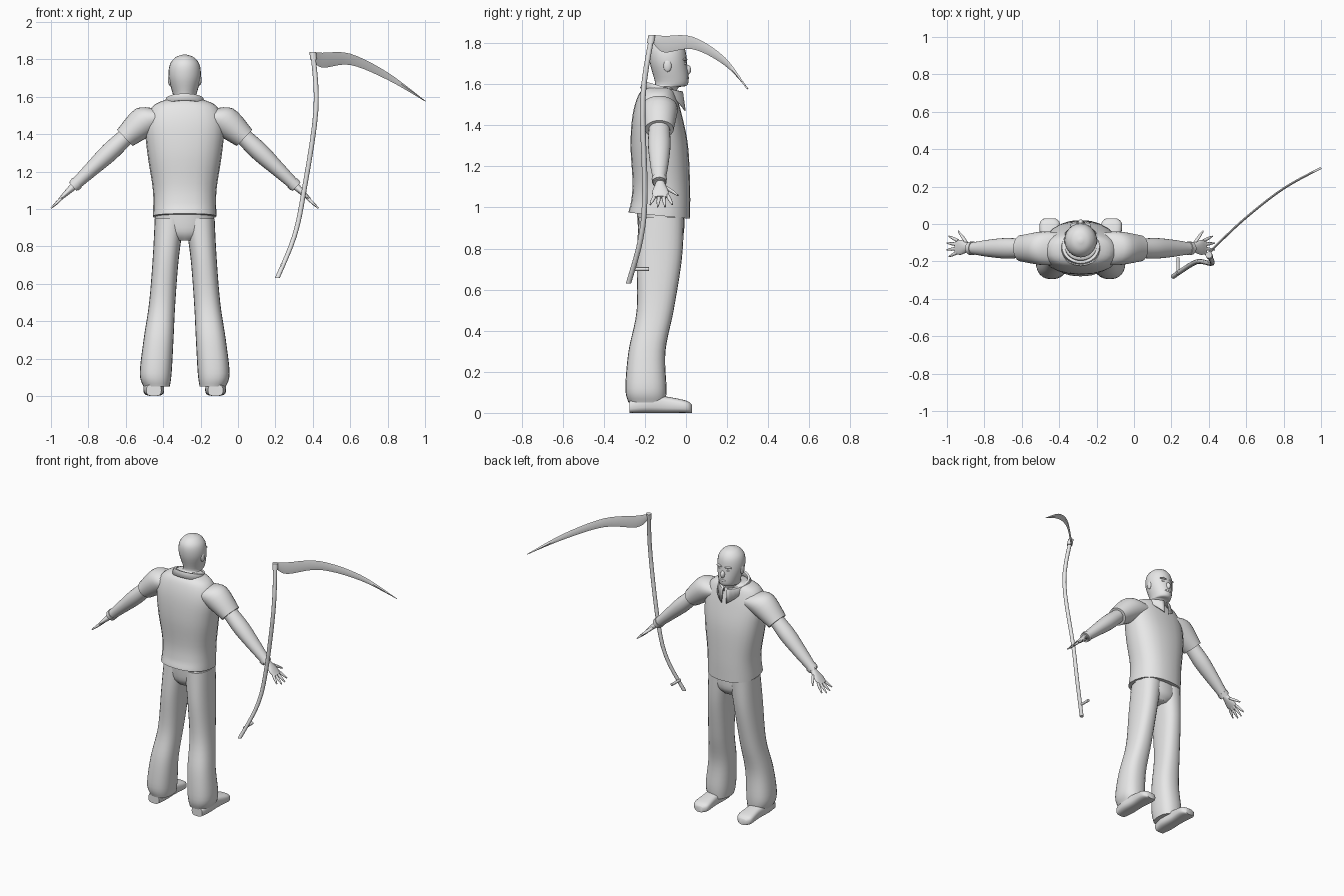
import bpy, bmesh
from math import sin, cos, pi, copysign, radians
from mathutils import Vector

default_cube = bpy.data.objects.get("Cube")
if default_cube:
    bpy.data.objects.remove(default_cube, do_unlink=True)

FIGURE_X = -.285
X_AXIS, Y_AXIS, Z_AXIS = Vector((1, 0, 0)), Vector((0, 1, 0)), Vector((0, 0, 1))
ARM_ALONG = Vector((.73, 0, -.69)).normalized()
ARM_ACROSS = ARM_ALONG.cross(Y_AXIS).normalized()

grey = bpy.data.materials.new("plain_grey")
grey.use_nodes = True
grey.diffuse_color = (.8, .8, .8, 1)
grey.node_tree.nodes["Principled BSDF"].inputs["Base Color"].default_value = grey.diffuse_color


def finish(name, bm, location_x=FIGURE_X, mirror=False):
    """Turn a bmesh into a smooth shaded object, mirrored about the figure if asked."""
    bmesh.ops.recalc_face_normals(bm, faces=bm.faces)
    mesh = bpy.data.meshes.new(name)
    bm.to_mesh(mesh)
    bm.free()
    mesh.materials.append(grey)
    part = bpy.data.objects.new(name, mesh)
    bpy.context.collection.objects.link(part)
    part.location.x = location_x
    if mirror:
        part.modifiers.new("Mirror", 'MIRROR').use_mirror_merge = False
    bpy.ops.object.select_all(action='DESELECT')
    part.select_set(True)
    bpy.context.view_layer.objects.active = part
    bpy.ops.object.shade_smooth_by_angle(angle=radians(50))
    return part


def flowing(keys, steps=5):
    """Pass a smooth curve through rows of key values."""
    rows = [Vector(key) for key in keys]
    padded = [rows[0]] + rows + [rows[-1]]
    result = []
    for before, start, end, after in zip(padded, padded[1:], padded[2:], padded[3:]):
        leave, arrive = (end - before) / 2, (after - start) / 2
        for step in range(steps):
            t = step / steps
            bend = start - end
            result.append(start + leave * t
                          + (-3 * bend - 2 * leave - arrive) * t ** 2
                          + (2 * bend + leave + arrive) * t ** 3)
    return result + [rows[-1]]


def rounded(value, power):
    return copysign(abs(value) ** (2 / power), value)


def loft(name, rings, u=X_AXIS, v=Y_AXIS, sides=24, power=2, **options):
    """Skin rounded cross-sections given as centre, half size on u, half size on v."""
    bm = bmesh.new()
    rows = []
    for centre, half_u, half_v in rings:
        angles = [2 * pi * side / sides for side in range(sides)]
        rows.append([bm.verts.new(Vector(centre) + u * half_u * rounded(cos(angle), power)
                                  + v * half_v * rounded(sin(angle), power))
                     for angle in angles])
    for lower, upper in zip(rows, rows[1:]):
        for side in range(sides):
            bm.faces.new((lower[side - 1], lower[side], upper[side], upper[side - 1]))
    bm.faces.new(rows[0])
    bm.faces.new(rows[-1])
    return finish(name, bm, **options)


def upright(name, keys, **options):
    """Loft upward; each key is height, y centre, half width, half depth."""
    return loft(name, [((0, y, z), wide, deep) for z, y, wide, deep in flowing(keys)], **options)


def limb(name, start, travel, sizes, **options):
    """Loft along a straight line with evenly spaced half sizes."""
    rings = flowing(sizes)
    last = len(rings) - 1
    return loft(name, [(Vector(start) + travel * (index / last), wide, thick)
                       for index, (wide, thick) in enumerate(rings)],
                u=Y_AXIS, v=ARM_ACROSS, mirror=True, **options)


def ball(name, centre, size, **options):
    bm = bmesh.new()
    bmesh.ops.create_uvsphere(bm, u_segments=16, v_segments=12, radius=1)
    bmesh.ops.scale(bm, vec=size, verts=bm.verts)
    bmesh.ops.translate(bm, vec=centre, verts=bm.verts)
    return finish(name, bm, **options)


# Shirt body, with the hem dipping toward the front
shirt = upright("shirt", [(.96, -.13, .17, .15), (1.1, -.12, .17, .14), (1.3, -.13, .2, .14),
                          (1.45, -.14, .21, .12), (1.55, -.14, .17, .09), (1.59, -.13, .08, .06)],
                power=2.4)
for vert in shirt.data.vertices:
    if vert.co.z < 1:
        vert.co.z -= (vert.co.y + .13) / 10

# Collar: a folded band, open at the throat and falling into two points
bm = bmesh.new()
previous = None
for step in range(-16, 17):
    around = step / 16
    angle = around * pi * .95 - pi / 2
    tip = max(0, abs(around) - .75) / 5
    strip = []
    for radius, rise in ((.08, -.01), (.085, .02), (.1, .02), (.115, -.02 - tip)):
        y = radius * .9 * sin(angle)
        strip.append(bm.verts.new((radius * cos(angle), y + tip / 3 - .12, 1.57 + rise - y * .3)))
    if previous:
        for near in range(3):
            bm.faces.new((previous[near], previous[near + 1], strip[near + 1], strip[near]))
    previous = strip
collar = finish("collar", bm)
collar.modifiers.new("Thickness", 'SOLIDIFY').thickness = .006

# Head and face
upright("head", [(1.5, -.12, .06, .065), (1.58, -.11, .06, .07), (1.6, -.07, .06, .08),
                 (1.7, -.085, .085, .09), (1.77, -.09, .08, .085), (1.81, -.09, .05, .055),
                 (1.825, -.09, .01, .01)])
ball("nose", (0, .005, 1.67), (.015, .02, .025))
ball("lips", (0, .005, 1.63), (.025, .01, .008))
ball("ear", (.08, -.09, 1.69), (.01, .02, .03), mirror=True)
ball("eye", (.03, -.012, 1.7), (.014, .014, .008), mirror=True)
ball("brow", (.03, -.007, 1.72), (.026, .014, .007), mirror=True)

# Short sleeves, bending from the shoulder into the line of the arm
sleeve_keys = [(.1, 1.49, .08, .06), (.2, 1.475, .09, .085), (.32, 1.38, .07, .06)]
loft("sleeve", [((x, -.13, z), deep, thick) for x, z, deep, thick in flowing(sleeve_keys)],
     u=Y_AXIS, v=ARM_ACROSS, mirror=True)

# Arms and hands
limb("arm", (.3, -.13, 1.4), ARM_ALONG * .41, [(.05, .045), (.055, .05), (.045, .04), (.03, .03)])
limb("wrist_cuff", (.575, -.13, 1.14), ARM_ALONG * .025, [(.037, .036), (.035, .034)])
limb("palm", (.59, -.125, 1.125), ARM_ALONG * .11,
     [(.02, .02), (.03, .017), (.04, .013), (.035, .008)])
for index, label in enumerate(("index", "middle", "ring", "little")):
    place = 1.5 - index
    reach = ARM_ALONG * (.09 - abs(place) * .015) + Y_AXIS * place * .016
    limb(label + "_finger", (.655, place * .02 - .12, 1.06), reach,
         [(.009, .008), (.009, .008), (.004, .004)], sides=12)
limb("thumb", (.61, -.1, 1.1), ARM_ALONG * .06 + Y_AXIS * .06,
     [(.01, .01), (.011, .01), (.005, .005)], sides=12)

# Trousers, flaring below the knee
upright("trouser_seat", [(.83, -.12, .07, .08), (.88, -.12, .15, .11), (1, -.125, .155, .115)])
leg_keys = [(.95, .08, -.12, .08, .11), (.75, .1, -.13, .07, .11), (.5, .12, -.15, .07, .09),
            (.3, .14, -.19, .08, .09), (.12, .155, -.195, .085, .1), (.05, .15, -.19, .07, .09)]
loft("trouser_leg", [((x, y, z), wide, deep) for z, x, y, wide, deep in flowing(leg_keys)],
     power=2.4, mirror=True)

# Shoes, skinned from heel to toe and resting flat on the sole
shoe_keys = [(-.275, .04, .06), (-.2, .055, .09), (-.1, .05, .08), (0, .055, .06), (.03, .03, .04)]
loft("shoe", [((.165, y, height / 2), wide, height / 2) for y, wide, height in flowing(shoe_keys)],
     v=Z_AXIS, power=3, mirror=True)

# Scythe: bent shaft, grip peg, collar ring and curved blade
shaft_keys = [(.4, -.165, 1.84), (.417, -.21, 1.53), (.35, -.2, 1.08), (.3, -.22, .85),
              (.21, -.28, .63)]
shaft = flowing(shaft_keys)
loft("scythe_shaft", [(point, .013, .013) for point in shaft], sides=12, location_x=0)
loft("scythe_ring", [(point, .018, .018) for point in shaft[:2]], sides=12, location_x=0)
loft("scythe_peg", [((.235, y, .7), .009, .009) for y in (-.27, -.18)],
     v=Z_AXIS, sides=12, location_x=0)
blade_keys = [(.4, -.16, 1.82, .02), (.45, -.105, 1.795, .04), (.6, .035, 1.8, .03),
              (.8, .19, 1.71, .02), (1, .3, 1.577, .002)]
loft("scythe_blade", [((x, y, z), .006, half) for x, y, z, half in flowing(blade_keys)],
     u=Vector((-.6, .8, 0)), v=Z_AXIS, sides=4, location_x=0)
